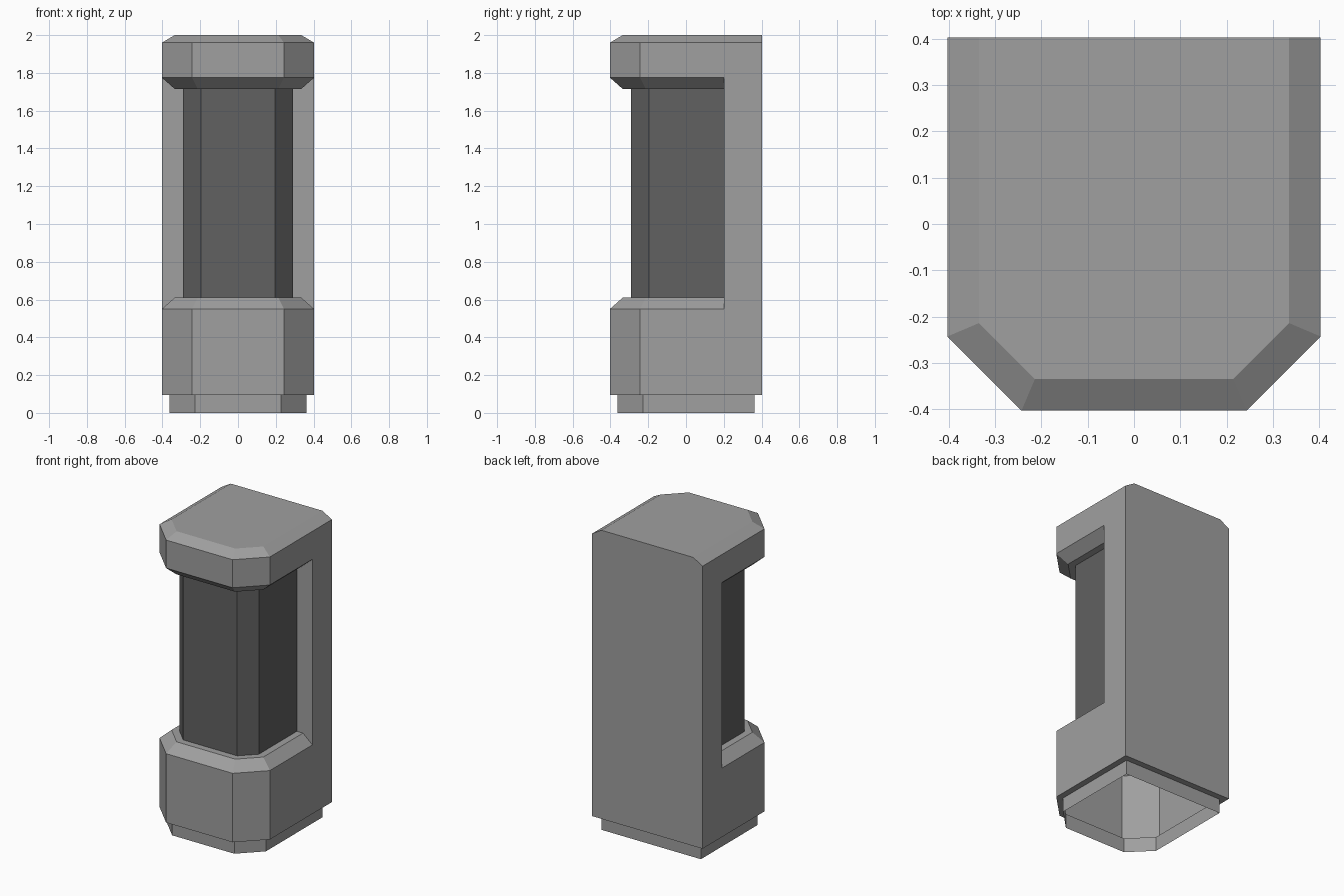
import bpy, bmesh

if "Cube" in bpy.data.objects:
    bpy.data.objects.remove(bpy.data.objects["Cube"])

BACK, MID = 0.403, 0.2   # rear plane, front plane of the rear slab


def material(name, v):
    m = bpy.data.materials.new(name)
    m.diffuse_color = (v, v, v, 1)
    m.use_nodes = True
    m.node_tree.nodes["Principled BSDF"].inputs["Base Color"].default_value = m.diffuse_color
    return m


def finish(bm, name, mat):
    bmesh.ops.recalc_face_normals(bm, faces=bm.faces)
    mesh = bpy.data.meshes.new(name)
    bm.to_mesh(mesh)
    bm.free()
    mesh.materials.append(mat)
    ob = bpy.data.objects.new(name, mesh)
    bpy.context.collection.objects.link(ob)
    return ob


def ring(bm, z, a, c, back=BACK):
    """Footprint of half width a with chamfered front corners (0 back left .. 7 back right)."""
    left = [(-a, back), (-a, MID), (-a, -c), (-c, -a)]
    right = [(-x, y) for x, y in reversed(left)]
    return [bm.verts.new((x, y, z)) for x, y in left + right]


def bridge(bm, r, s, edges):
    for i in edges:
        j = (i + 1) % 8
        bm.faces.new((r[i], r[j], s[j], s[i]))


ALL, FRONT, REAR = range(8), range(1, 6), (0, 6, 7)
grey = material("light grey casing", 0.35)
dark = material("dark grey panel", 0.12)

# casing: foot, lower block, rear slab and cap in one shell, open underneath
bm = bmesh.new()
foot0 = ring(bm, 0, 0.363, 0.227, 0.363)
foot1 = ring(bm, 0.095, 0.363, 0.227, 0.363)
base0 = ring(bm, 0.095, 0.403, 0.243)
base1 = ring(bm, 0.55, 0.403, 0.243)
ledge = ring(bm, 0.61, 0.335, 0.214)
under = ring(bm, 1.715, 0.335, 0.214)
cap0 = ring(bm, 1.775, 0.403, 0.243)
cap1 = ring(bm, 1.96, 0.403, 0.243)
top = ring(bm, 2.0, 0.335, 0.214)
for r, s, e in ((foot0, foot1, ALL), (foot1, base0, ALL), (base0, base1, ALL),
                (base1, ledge, FRONT), (base1, cap0, REAR), (under, cap0, FRONT),
                (cap0, cap1, ALL), (cap1, top, ALL)):
    bridge(bm, r, s, e)
bm.faces.new(top)
bm.faces.new(ledge[1:7])
bm.faces.new(under[1:7])
# front of the rear slab, between the two bevelled blocks
bm.faces.new((base1[1], ledge[1], ledge[6], base1[6],
              cap0[6], under[6], under[1], cap0[1]))
# rear corners of the ledge rings are not used
bmesh.ops.delete(bm, geom=[v for v in bm.verts if not v.link_faces], context='VERTS')
finish(bm, "casing", grey)

# dark panel column held between the blocks
bm = bmesh.new()
low = ring(bm, 0.61, 0.29, 0.197)
high = ring(bm, 1.715, 0.29, 0.197)
bridge(bm, low, high, FRONT)
bmesh.ops.delete(bm, geom=[v for v in bm.verts if not v.link_faces], context='VERTS')
finish(bm, "panel_column", dark)
